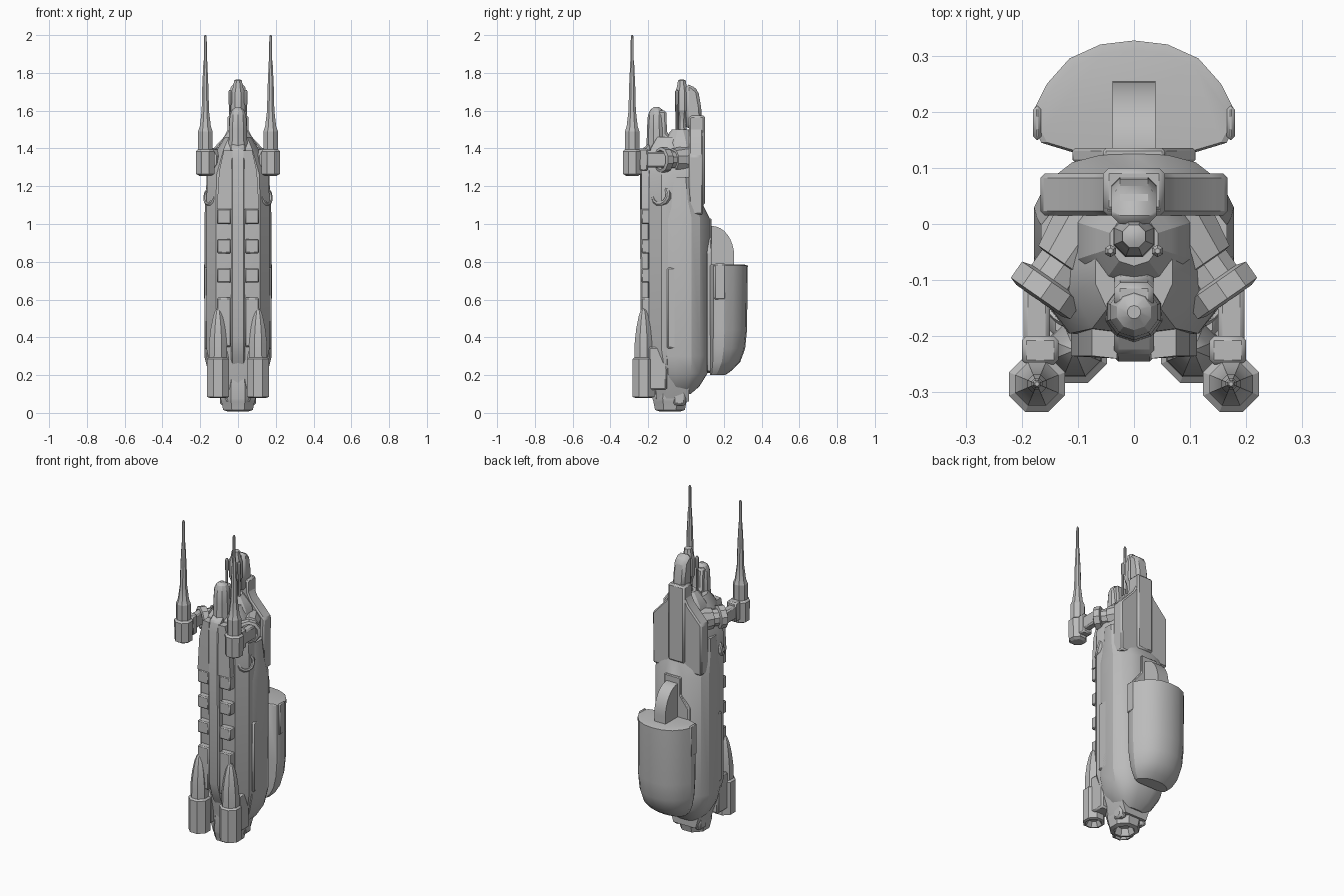
import bpy, bmesh, math
from mathutils import Vector

if "Cube" in bpy.data.objects:
    bpy.data.objects.remove(bpy.data.objects["Cube"])

grey = bpy.data.materials.new("hull grey")
grey.use_nodes = True
grey.diffuse_color = (0.5, 0.5, 0.5, 1)
grey.node_tree.nodes["Principled BSDF"].inputs["Base Color"].default_value = (0.5, 0.5, 0.5, 1)


def finish(name, bm, smooth=25, bevel=0):
    bmesh.ops.recalc_face_normals(bm, faces=bm.faces)
    me = bpy.data.meshes.new(name)
    bm.to_mesh(me)
    bm.free()
    me.materials.append(grey)
    ob = bpy.data.objects.new(name, me)
    bpy.context.collection.objects.link(ob)
    if bevel:
        mod = ob.modifiers.new("Bevel", "BEVEL")
        mod.width, mod.segments = bevel, 1
    bpy.ops.object.select_all(action="DESELECT")
    ob.select_set(True)
    bpy.context.view_layer.objects.active = ob
    bpy.ops.object.shade_smooth_by_angle(angle=math.radians(smooth))
    return ob


def skin(name, rings, **kw):
    """Join rings of equal point count and cap both ends."""
    bm = bmesh.new()
    vs = [[bm.verts.new(p) for p in ring] for ring in rings]
    n = len(vs[0])
    for a, b in zip(vs, vs[1:]):
        for i in range(n):
            bm.faces.new((a[i], a[(i + 1) % n], b[(i + 1) % n], b[i]))
    bm.faces.new(vs[0])
    bm.faces.new(vs[-1])
    return finish(name, bm, **kw)


def mirror_outline(half):
    return half + [(-x, y) for x, y in reversed(half) if x > 0]


def loft(name, half, levels, **kw):
    """Stack a mirrored outline; each level is z, x scale, y scale, y pivot."""
    pts = mirror_outline(half)
    return skin(name, [[(x * sx, py + (y - py) * sy, z) for x, y in pts]
                       for z, sx, sy, py in levels], **kw)


def turned(name, base, axis, profile, sides=8, **kw):
    """Sweep (distance, radius) pairs around an axis."""
    axis = Vector(axis).normalized()
    u = axis.cross(Vector((0, 1, 0) if abs(axis.z) > 0.9 else (0, 0, 1))).normalized()
    v = axis.cross(u)
    rings = []
    for d, r in profile:
        c = Vector(base) + axis * d
        rings.append([c + r * (math.cos(a) * u + math.sin(a) * v)
                      for a in [math.tau * (i + 0.5) / sides for i in range(sides)]])
    return skin(name, rings, **kw)


def box(name, x, y, z, bevel=0):
    rings = [[(x[0], y[0], k), (x[1], y[0], k), (x[1], y[1], k), (x[0], y[1], k)] for k in z]
    return skin(name, rings, bevel=bevel)


def plate(name, half, y, bevel=0):
    """Extrude a mirrored x-z outline along y."""
    pts = mirror_outline(half)
    return skin(name, [[(x, k, z) for x, z in pts] for k in y], bevel=bevel)


def side_plate(name, pts, x, bevel=0):
    """Extrude a y-z outline across x."""
    return skin(name, [[(k, y, z) for y, z in pts] for k in (-x, x)], bevel=bevel)


# Main hull: rounded rear shell and narrower front keel
loft("rear_shell", [(0, .125), (.06, .123), (.11, .11), (.155, .075), (.178, .03),
                    (.178, -.06), (.165, -.1), (.1, -.12), (0, -.12)],
     [(.1, .4, .35, -.03), (.14, .65, .65, -.03), (.21, .88, .93, -.03), (.3, 1, 1, 0),
      (1.03, 1, 1, 0), (1.12, .97, .75, -.05), (1.25, .93, .6, -.05)])
loft("front_keel", [(0, .02), (.15, .02), (.172, -.08), (.172, -.13), (.12, -.195), (0, -.205)],
     [(.06, .5, .8, 0), (.2, .8, .85, 0), (.34, .97, 1, 0), (1.1, .97, 1, 0),
      (1.26, .95, 1, 0), (1.4, .62, .95, -.02), (1.46, .4, .7, -.05)])
side_plate("front_ridge", [(-.15, .2), (-.21, .3), (-.24, .4), (-.245, 1.34),
                           (-.23, 1.4), (-.19, 1.43), (-.1, 1.43)], .036, bevel=.008)
for s, side in ((1, "left"), (-1, "right")):
    x = sorted((s * .036, s * .112))
    # Raised front bars separated by square recesses
    for i, z in enumerate(((.35, .61), (.69, .765), (.845, .92), (1.0, 1.08))):
        box(f"{side}_front_bar_{i + 1}", x, (-.237, -.17), z, bevel=.006)
    skin(f"{side}_upper_front_panel",
         [[(s * .03, -.24, z), (s * w, -.235, z), (s * w, -.15, z), (s * .03, -.15, z)]
          for z, w in ((1.08, .112), (1.28, .1), (1.39, .075))])

    # Lower front rockets with octagonal sleeves
    c = (s * .106, -.225, 0)
    turned(f"{side}_rocket_sleeve", c, (0, 0, 1),
           [(.11, .03), (.08, .048), (.085, .063), (.285, .063), (.295, .05)], smooth=20)
    turned(f"{side}_rocket", c, (0, 0, 1),
           [(.28, .052), (.38, .05), (.45, .041), (.51, .028), (.54, .017), (.555, .004)], smooth=20)
    box(f"{side}_rocket_mount", sorted((s * .05, s * .15)), (-.2, -.1), (.12, .35), bevel=.01)

    # Long guns on angled shoulder joints
    turned(f"{side}_gun", (s * .173, -.285, 0), (0, 0, 1),
           [(1.255, .035), (1.265, .052), (1.385, .054), (1.395, .042), (1.49, .042), (1.515, .032),
            (1.6, .021), (1.72, .018), (1.86, .011), (1.865, .009), (1.99, .008), (2, .004)], smooth=20)
    box(f"{side}_gun_arm", sorted((s * .15, s * .197)), (-.27, -.1), (1.3, 1.38), bevel=.008)
    box(f"{side}_gun_bracket", sorted((s * .135, s * .2)), (-.25, -.2), (1.28, 1.4), bevel=.008)
    axis = (s * .57, -.82, 0)
    turned(f"{side}_shoulder_joint", (s * .095, -.03, 1.34), axis,
           [(-.04, .075), (.05, .06), (.052, .05), (.085, .05), (.09, .068), (.125, .068),
            (.13, .052), (.115, .045)], sides=10)

    # Round side port below the shoulder
    turned(f"{side}_round_port", (s * .11, -.11, 1.14), (s * .8, -.55, .25),
           [(-.03, .058), (.045, .058), (.055, .05), (.055, .04), (.04, .036)], sides=12)
    # Small sensor rods beside the mast
    turned(f"{side}_sensor_rod", (s * .042, -.048, 0), (0, 0, 1),
           [(1.5, .007), (1.63, .007), (1.64, .011), (1.7, .011), (1.71, .005)], sides=6)
    # Side trim step on the hull
    box(f"{side}_side_trim", sorted((s * .15, s * .178)), (-.1, -.03), (.34, .77), bevel=.008)
    # Pod side clip
    box(f"{side}_pod_clip", sorted((s * .165, s * .18)), (.15, .21), (.6, .79), bevel=.006)

# Rear upper slab with sloping shoulders and central spine
plate("shoulder_slab", [(0, 1.05), (.165, 1.05), (.167, 1.36), (.14, 1.39), (.075, 1.46),
                        (.055, 1.5), (.055, 1.57), (0, 1.57)], (.015, .09), bevel=.008)
box("spine_back", (-.055, .055), (.02, .1), (1.1, 1.575), bevel=.01)
side_plate("spine_head", [(0, 1.5), (0, 1.74), (.03, 1.735), (.065, 1.705), (.08, 1.62),
                          (.085, 1.55)], .04, bevel=.015)
turned("collar_core", (0, -.03, 0), (0, 0, 1),
       [(1.36, .115), (1.43, .1), (1.47, .07), (1.5, .045)], sides=10)

# Front dome and its neck
turned("front_dome", (0, -.157, 0), (0, 0, 1),
       [(1.38, .055), (1.47, .05), (1.5, .05), (1.575, .045), (1.605, .032), (1.62, .012)], sides=10)
side_plate("dome_back_block", [(-.15, 1.4), (-.15, 1.6), (-.105, 1.6), (-.1, 1.48), (-.03, 1.42)],
           .035, bevel=.01)

# Central mast
turned("mast", (0, -.022, 0), (0, 0, 1),
       [(1.44, .04), (1.53, .022), (1.58, .03), (1.6, .04), (1.7, .038), (1.725, .028),
        (1.76, .022), (1.765, .01)])

# Rear pod, its backing plate and quarter-round fin
loft("rear_pod", [(0, .327), (.06, .32), (.115, .295), (.155, .25), (.178, .205), (.175, .165),
                  (.165, .145), (.11, .128), (0, .128)],
     [(.2, .6, .4, .128), (.225, .74, .58, .128), (.27, .87, .8, .128), (.34, .96, .93, .128),
      (.44, 1, .98, .128), (.78, 1, 1, .128), (.785, .94, .9, .15)])
plate("pod_backing", [(0, .21), (.09, .22), (.11, .3), (.11, .85), (.055, .92), (.055, 1.03),
                      (0, 1.03)], (.11, .135), bevel=.005)
arc = [(.135 + .12 * math.sin(a), .83 + .16 * math.cos(a))
       for a in [math.pi / 2 * i / 8 for i in range(9)]]
side_plate("pod_fin", [(.12, .7), (.12, .99)] + arc + [(.255, .7)], .038)

# Bottom engine nozzle
turned("engine_nozzle", (0, -.085, 0), (0, 0, 1),
       [(.05, .045), (.008, .06), (.015, .085), (.06, .095), (.075, .1), (.2, .09)])
for s, side in ((1, "left"), (-1, "right")):
    box(f"{side}_engine_lug", sorted((s * .05, s * .095)), (-.07, .0), (.04, .14), bevel=.012)
